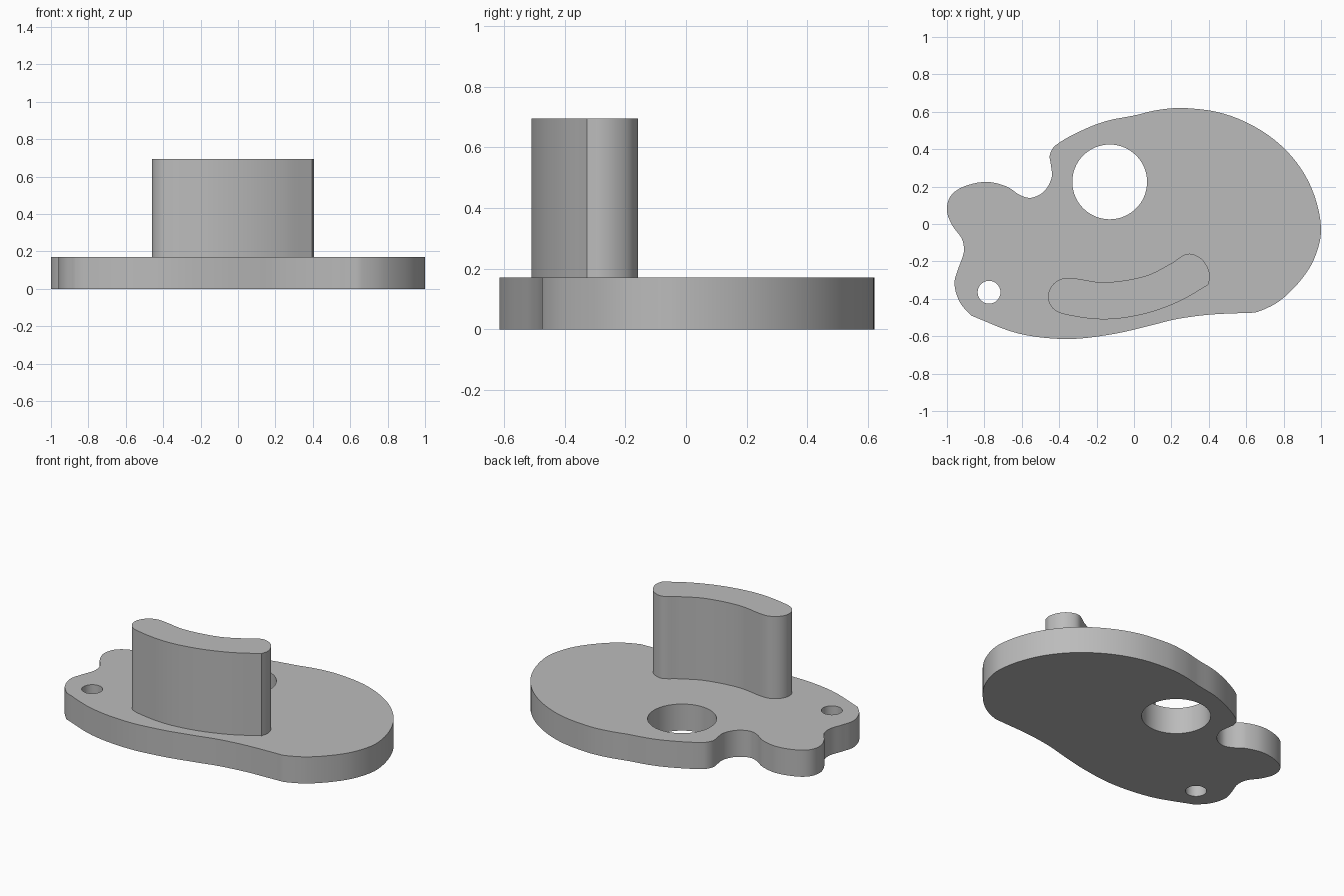
import bpy, bmesh, math
from mathutils import Vector

default_cube = bpy.data.objects.get("Cube")
if default_cube:
    bpy.data.objects.remove(default_cube, do_unlink=True)

grey = bpy.data.materials.new("plain grey")
grey.use_nodes = True
GREY = (0.5, 0.5, 0.5, 1)
grey.diffuse_color = GREY
grey.node_tree.nodes["Principled BSDF"].inputs["Base Color"].default_value = GREY


def smooth_loop(points, corners=(), steps=5):
    """Closed smooth loop through the points; listed indices stay sharp."""
    pts = [Vector(p) for p in points]
    count = len(pts)
    loop = []
    for i in range(count):
        a, b = pts[i], pts[(i + 1) % count]
        before = a if i in corners else pts[i - 1]
        after = b if (i + 1) % count in corners else pts[(i + 2) % count]
        for s in range(steps):
            t = s / steps
            # centripetal style tangents keep uneven spacing tidy
            length = (b - a).length
            ta = (b - before).normalized() * length
            tb = (after - a).normalized() * length
            loop.append(a * (2*t**3 - 3*t**2 + 1) + ta * (t**3 - 2*t**2 + t)
                        + b * (3*t**2 - 2*t**3) + tb * (t**3 - t**2))
    return loop


def circle(centre, radius, sides):
    return [Vector(centre) + radius * Vector((math.cos(a), math.sin(a)))
            for a in (math.tau * i / sides for i in range(sides))]


def extrude_profile(name, loops, bottom, top):
    """Fill the first loop, leave the others as holes, extrude in z."""
    curve = bpy.data.curves.new(name + "_profile", "CURVE")
    curve.dimensions = "2D"
    curve.fill_mode = "BOTH"
    curve.extrude = (top - bottom) / 2
    for loop in loops:
        spline = curve.splines.new("POLY")
        spline.points.add(len(loop) - 1)
        for point, co in zip(spline.points, loop):
            point.co = (co.x, co.y, 0, 1)
        spline.use_cyclic_u = True
    helper = bpy.data.objects.new(name + "_profile", curve)
    bpy.context.collection.objects.link(helper)
    bpy.context.view_layer.update()
    mesh = bpy.data.meshes.new_from_object(helper)
    bpy.data.objects.remove(helper, do_unlink=True)

    # Weld caps to walls and move the part to its height
    bm = bmesh.new()
    bm.from_mesh(mesh)
    bmesh.ops.remove_doubles(bm, verts=bm.verts, dist=0.0005)
    bmesh.ops.recalc_face_normals(bm, faces=bm.faces)
    bmesh.ops.translate(bm, verts=bm.verts, vec=(0, 0, (top + bottom) / 2))
    bm.to_mesh(mesh)
    bm.free()
    mesh.name = name
    mesh.materials.clear()
    mesh.materials.append(grey)
    obj = bpy.data.objects.new(name, mesh)
    bpy.context.collection.objects.link(obj)
    bpy.ops.object.select_all(action="DESELECT")
    obj.select_set(True)
    bpy.context.view_layer.objects.active = obj
    bpy.ops.object.shade_smooth_by_angle(angle=math.radians(30))
    return obj


# Base plate: freeform outline with a thumb hole and a small hole
outline = smooth_loop([
    (-.87, -.49), (-.93, -.42), (-.96, -.32), (-.94, -.24), (-.91, -.15),
    (-.92, -.08), (-.97, -.01), (-1, .07), (-.98, .15), (-.91, .2),
    (-.79, .225), (-.68, .2), (-.61, .155), (-.55, .14), (-.48, .175),
    (-.44, .25), (-.445, .32), (-.45, .37), (-.42, .42), (-.29, .495),
    (-.15, .55), (0, .58), (.13, .61), (.27, .62), (.48, .59),
    (.68, .5), (.84, .365), (.95, .19), (1, -.02), (.97, -.17),
    (.9, -.29), (.78, -.41), (.66, -.47), (.6, -.475), (.4, -.485),
    (.22, -.51), (.08, -.545), (-.12, -.59), (-.36, -.615), (-.62, -.585),
], corners=(0,))
extrude_profile("base_plate", [outline, circle((-.13, .225), .2, 64),
                               circle((-.775, -.365), .061, 40)], 0, .17)

# Upright handle: curved bar with rounded ends
bar = smooth_loop([
    (.396, -.326), (.406, -.28), (.39, -.225), (.35, -.178), (.283, -.16),
    (.2, -.21), (.06, -.278), (-.16, -.312), (-.36, -.288), (-.43, -.32),
    (-.46, -.385), (-.435, -.45), (-.37, -.483), (-.16, -.51), (.05, -.482),
    (.24, -.415),
], corners=(0,))
extrude_profile("upright_handle", [bar], .17, .695)
